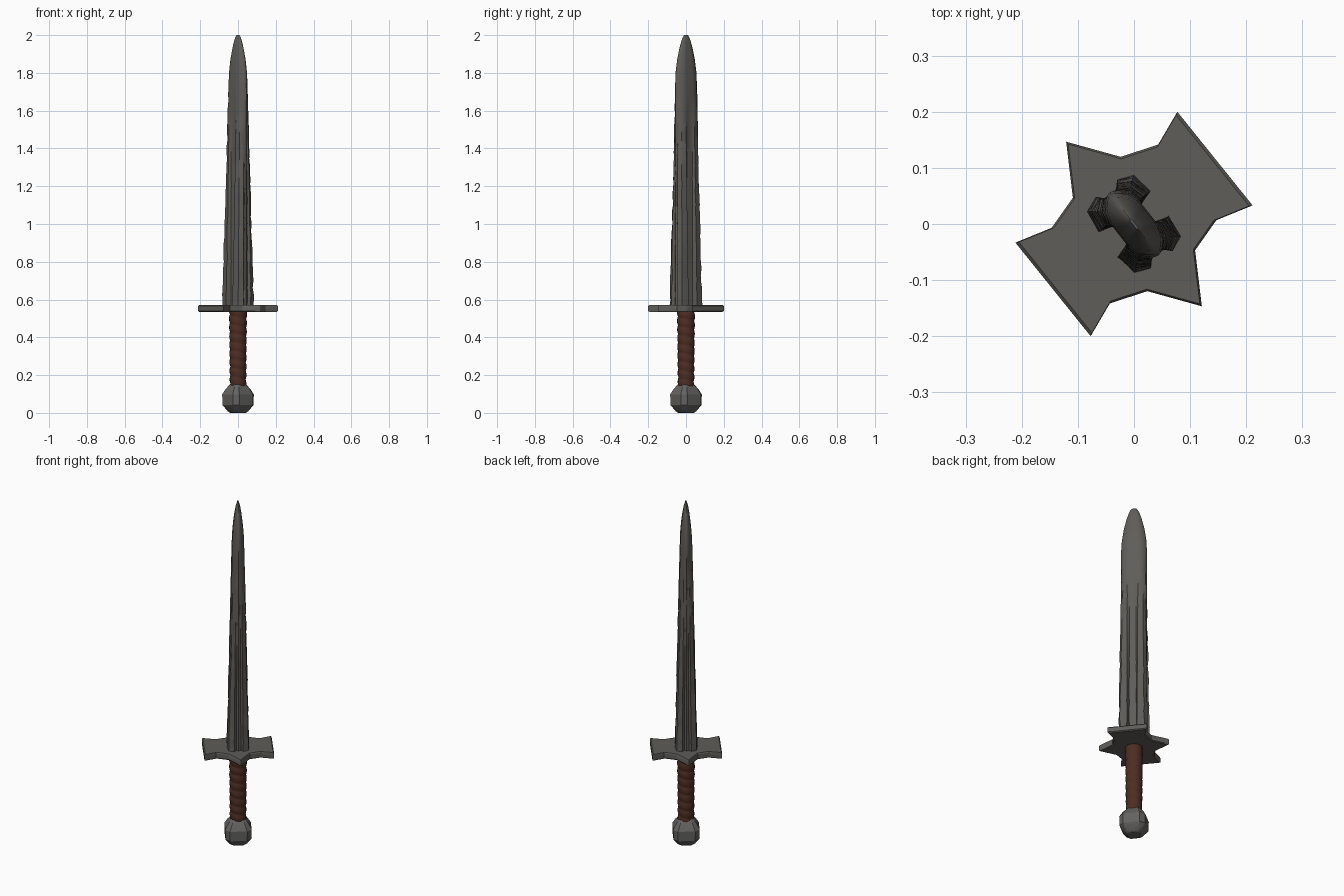
import bpy, bmesh, math, random
from mathutils import Matrix

random.seed(4)
TURN = Matrix.Rotation(math.radians(38), 4, 'Z')   # the whole sword is turned about its axis

cube = bpy.data.objects.get("Cube")
if cube:
    bpy.data.objects.remove(cube, do_unlink=True)


def material(name, rgb, rough=0.7):
    m = bpy.data.materials.new(name)
    m.use_nodes = True
    m.diffuse_color = (*rgb, 1)
    node = m.node_tree.nodes["Principled BSDF"]
    node.inputs["Base Color"].default_value = (*rgb, 1)
    node.inputs["Roughness"].default_value = rough
    return m


steel = material("worn steel", (0.115, 0.109, 0.098))
pommel_steel = material("pommel steel", (0.125, 0.122, 0.117))
leather = material("brown leather", (0.075, 0.027, 0.016), 0.9)


def loft(name, rings, mat, angle=35, turn=True):
    """Skin closed rings of equal length and cap both ends."""
    bm = bmesh.new()
    loops = [[bm.verts.new(p) for p in ring] for ring in rings]
    n = len(loops[0])
    for a, b in zip(loops, loops[1:]):
        for i in range(n):
            j = (i + 1) % n
            bm.faces.new((a[i], a[j], b[j], b[i]))
    bm.faces.new(loops[0][::-1])
    bm.faces.new(loops[-1])
    if turn:
        bm.transform(TURN)
    bmesh.ops.recalc_face_normals(bm, faces=bm.faces)
    mesh = bpy.data.meshes.new(name)
    bm.to_mesh(mesh)
    bm.free()
    obj = bpy.data.objects.new(name, mesh)
    bpy.context.collection.objects.link(obj)
    mesh.materials.append(mat)
    bpy.ops.object.select_all(action='DESELECT')
    obj.select_set(True)
    bpy.context.view_layer.objects.active = obj
    bpy.ops.object.shade_smooth_by_angle(angle=math.radians(angle))
    return obj


def full_section(quarter):
    """Mirror a quarter outline (from +x axis to +y axis) all the way round."""
    back = [(-x, y) for x, y in quarter[-2::-1]]
    half = quarter + back
    return half + [(x, -y) for x, y in half[-2:0:-1]]


# Blade: four raised ribs round a leaf-shaped core, ribs fading towards the tip
base_section = full_section([(.030, 0), (.032, .020), (.060, .028), (.054, .070),
                             (.025, .082), (.012, .066), (0, .070)])
leaf_section = full_section([(.033, 0), (.033, .018), (.033, .030), (.026, .050),
                             (.014, .064), (.007, .069), (0, .071)])
rings = []
ROWS = 34
for r in range(ROWS + 1):
    t = r / ROWS
    z = 0.56 + 1.16 * t
    ring = []
    for (bx, by), (lx, ly) in zip(base_section, leaf_section):
        x, y = bx + (lx - bx) * t, by + (ly - by) * t
        # small nicks along the rib edges
        nick = 1 - random.random() ** 3 * 0.07 if bx * by else 1
        ring.append((x * nick, y * nick, z))
    rings.append(ring)
for z, sx, sy in ((1.80, .92, .94), (1.87, .76, .80), (1.93, .54, .60),
                  (1.97, .34, .42), (1.99, .18, .29), (2.0, .06, .18)):
    rings.append([(x * sx, y * sy, z) for x, y in leaf_section])
loft("blade", rings, steel)

# Guard: flat plate with two broad flared ends and two pointed spurs
side = [(.187, -.104), (.184, .110), (.121, .085), (.055, .109),
        (-.005, .190), (-.057, .104), (-.120, .085)]
outline = side + [(-x, -y) for x, y in side]
plate = [[(x * s, y * s, z) for x, y in outline]
         for z, s in ((.535, .97), (.540, 1), (.565, 1), (.571, .97))]
loft("guard", plate, steel, 30)

# Grip: leather strip wound in a helix
SIDES, STEPS, WINDS = 16, 72, 9
grip = []
for k in range(STEPS + 1):
    t = k / STEPS
    ring = []
    for i in range(SIDES):
        a = math.tau * i / SIDES
        lap = (t * WINDS + i / SIDES) % 1
        rad = 0.039 + 0.004 * t + 0.005 * math.sin(math.pi * lap) ** 0.6
        ring.append((rad * math.cos(a), rad * math.sin(a), .125 + .413 * t))
    grip.append(ring)
loft("grip", grip, leather, 40)

# Pommel: chunky block with cut corners, narrowing to a collar
block = full_section([(.069, 0), (.069, .045), (.045, .069), (0, .069)])
ball = [[(x * s, y * s, z) for x, y in block]
        for z, s in ((0, .50), (.008, .66), (.042, 1), (.098, 1.02),
                     (.128, .78), (.142, .62), (.152, .50))]
loft("pommel", ball, pommel_steel, 30)
